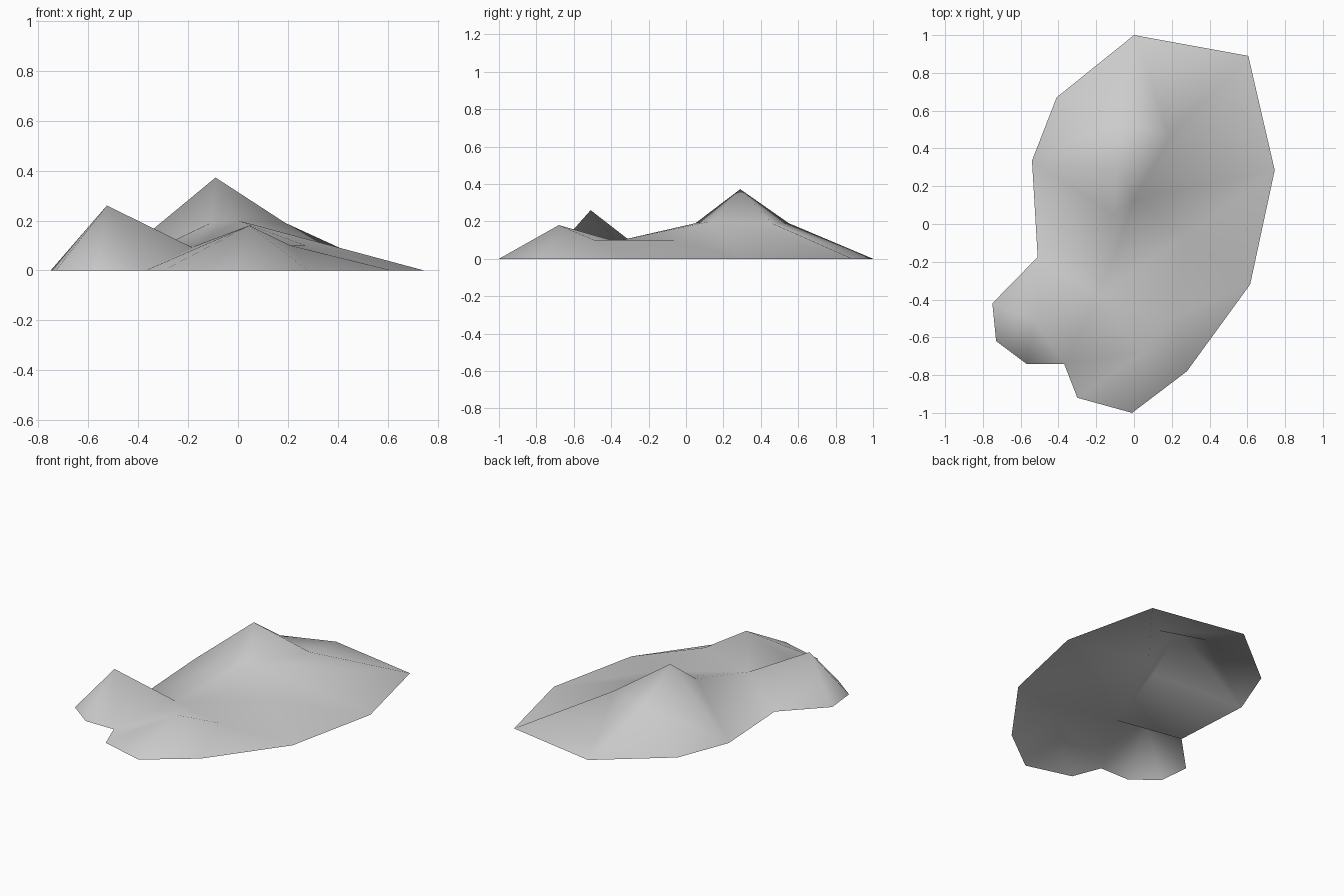
import bpy
import bmesh
from mathutils import Vector
from mathutils.geometry import delaunay_2d_cdt

cube = bpy.data.objects.get("Cube")
if cube:
    bpy.data.objects.remove(cube, do_unlink=True)

# Ground outline, clockwise from the back tip
outline = [(0, 1), (.605, .89), (.745, .285), (.615, -.32), (.28, -.78), (-.01, -1),
           (-.3, -.92), (-.37, -.74), (-.57, -.74), (-.73, -.62), (-.75, -.42),
           (-.51, -.175), (-.54, .335), (-.41, .67)]

# Summits, shoulders and saddles
landmarks = {
    "summit": (-.09, .29, .372),
    "side_summit": (-.525, -.51, .26),
    "front_summit": (.045, -.68, .18),
    "saddle": (-.185, -.375, .093),
    "front_shoulder": (.21, -.49, .10),
    "right_shoulder": (.27, -.06, .10),
    "east": (0, .13, .20),
    "south": (-.11, .05, .19),
    "north_east": (.19, .46, .19),
    "north": (-.085, .55, .19),
}

# Ridges and valleys; numbers refer to outline corners
ridges = [("summit", n) for n in ("east", "south", "north_east", "north", 12)]
ridges += [("side_summit", "saddle"), ("front_summit", "saddle"),
           ("front_summit", "front_shoulder"), ("front_shoulder", "right_shoulder"),
           ("front_shoulder", "saddle"), ("east", "right_shoulder"),
           ("east", "saddle"), ("south", "saddle"), ("saddle", 11), ("saddle", 7),
           ("east", "north_east"), ("east", 1), ("east", 2), ("north_east", 1),
           ("north_east", "north"), ("north", 0), ("right_shoulder", 2),
           ("front_shoulder", 3)]

rim = len(outline)
index = {name: rim + i for i, name in enumerate(landmarks)}
points = [Vector((x, y, 0)) for x, y in outline] + [Vector(p) for p in landmarks.values()]
edges = [(i, (i + 1) % rim) for i in range(rim)]
edges += [tuple(index.get(end, end) for end in ridge) for ridge in ridges]

# Triangulate the plan inside the outline, then lift it to height
flat, _, faces, origins, _, _ = delaunay_2d_cdt([p.xy for p in points], edges, [], 1, 1e-5)
bm = bmesh.new()
verts = [bm.verts.new((p.x, p.y, points[src[0]].z if src else 0))
         for p, src in zip(flat, origins)]
for face in faces:
    bm.faces.new([verts[i] for i in face])
bm.normal_update()
for face in bm.faces:
    face.smooth = True
    if face.normal.z < 0:
        face.normal_flip()
mesh = bpy.data.meshes.new("mountain_terrain")
bm.to_mesh(mesh)
bm.free()

# Plain rock colour
rock = bpy.data.materials.new("grey_rock")
rock.use_nodes = True
colour = (.6, .6, .6, 1)
rock.diffuse_color = colour
rock.node_tree.nodes["Principled BSDF"].inputs["Base Color"].default_value = colour
mesh.materials.append(rock)
bpy.context.collection.objects.link(bpy.data.objects.new("mountain_terrain", mesh))
